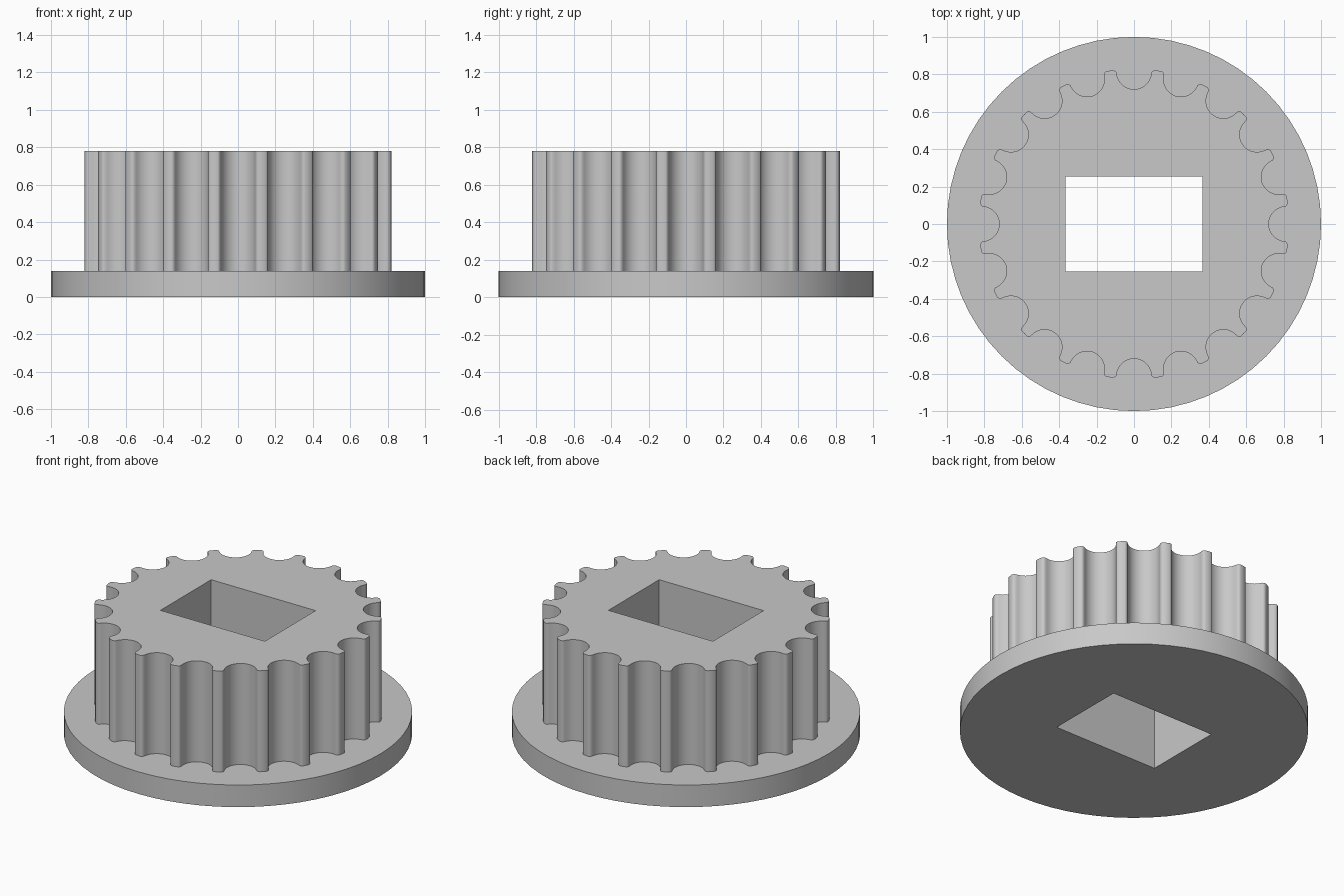
import bpy
import bmesh
import math

cube = bpy.data.objects.get("Cube")
if cube:
    bpy.data.objects.remove(cube, do_unlink=True)

TEETH = 20
BASE_TOP, GEAR_TOP = 0.14, 0.78
HOLE = [(-0.366, -0.254), (0.366, -0.254), (0.366, 0.254), (-0.366, 0.254)]

grey = bpy.data.materials.new("plain grey")
grey.use_nodes = True
colour = (0.58, 0.58, 0.58, 1.0)
grey.diffuse_color = colour
grey.node_tree.nodes["Principled BSDF"].inputs["Base Color"].default_value = colour


def circle_outline(radius, count):
    return [(radius * math.cos(2 * math.pi * i / count),
             radius * math.sin(2 * math.pi * i / count)) for i in range(count)]


def gear_outline():
    # One groove centred on +x: round valley, then the rounded tooth corner
    half = [(0.813 - 0.093 * math.cos(math.radians(a)),
             0.093 * math.sin(math.radians(a))) for a in range(0, 81, 10)]
    half += [(0.812, 0.095), (0.819, 0.102), (0.822, 0.110)]
    groove = [(x, -y) for x, y in reversed(half[1:])] + half
    points = []
    for i in range(TEETH):
        a = 2 * math.pi * i / TEETH
        c, s = math.cos(a), math.sin(a)
        points += [(x * c - y * s, x * s + y * c) for x, y in groove]
        # Crown of the tooth that follows the groove
        t = a + math.pi / TEETH
        points.append((0.83 * math.cos(t), 0.83 * math.sin(t)))
    return points


def pierced_prism(name, outline, z0, z1, keep_bottom):
    """Extrude an outline with the rectangular hole through it."""
    bm = bmesh.new()
    edges = []
    for loop in (outline, HOLE):
        verts = [bm.verts.new((x, y, z0)) for x, y in loop]
        edges += [bm.edges.new((verts[i - 1], verts[i])) for i in range(len(verts))]
    bmesh.ops.triangle_fill(bm, edges=edges, use_beauty=True, normal=(0, 0, 1))
    floor = list(bm.faces)
    copy = bmesh.ops.extrude_face_region(bm, geom=floor, use_keep_orig=True)
    top = [v for v in copy["geom"] if isinstance(v, bmesh.types.BMVert)]
    bmesh.ops.translate(bm, verts=top, vec=(0, 0, z1 - z0))
    bmesh.ops.recalc_face_normals(bm, faces=bm.faces)
    if not keep_bottom:
        hidden = [f for f in bm.faces if all(abs(v.co.z - z0) < 1e-5 for v in f.verts)]
        bmesh.ops.delete(bm, geom=hidden, context="FACES_ONLY")
    mesh = bpy.data.meshes.new(name)
    bm.to_mesh(mesh)
    bm.free()
    mesh.materials.append(grey)
    obj = bpy.data.objects.new(name, mesh)
    bpy.context.collection.objects.link(obj)
    bpy.ops.object.select_all(action="DESELECT")
    obj.select_set(True)
    bpy.context.view_layer.objects.active = obj
    bpy.ops.object.shade_smooth_by_angle(angle=math.radians(35))
    return obj


# Flange disc and toothed drum share the same through hole
pierced_prism("base_flange", circle_outline(1.0, 64), 0.0, BASE_TOP, True)
pierced_prism("toothed_drum", gear_outline(), BASE_TOP, GEAR_TOP, False)
